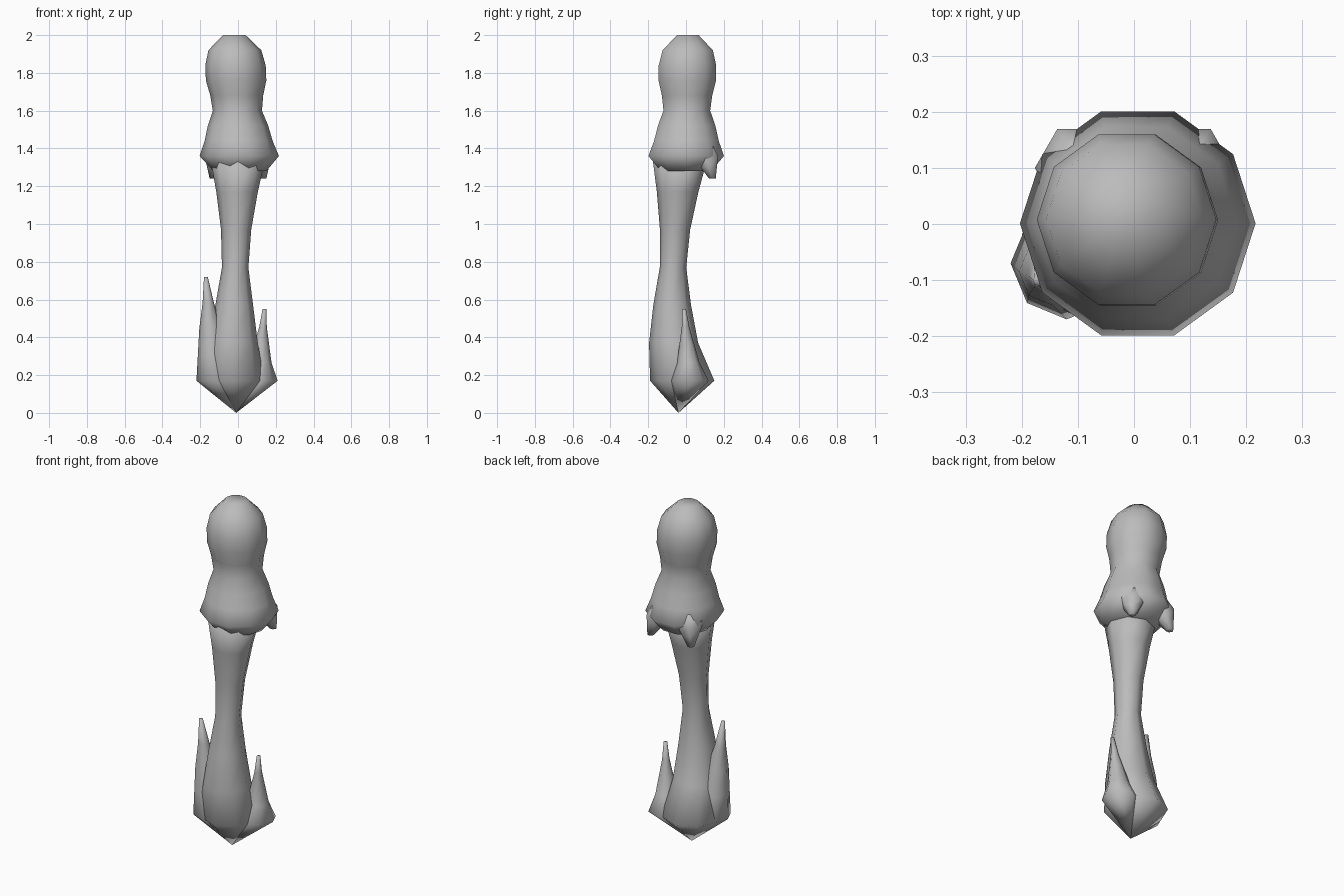
import bpy
import bmesh
import math
from mathutils import Vector

cube = bpy.data.objects.get("Cube")
if cube:
    bpy.data.objects.remove(cube)

GREY = (0.5, 0.5, 0.5, 1)
grey = bpy.data.materials.new("plain_grey")
grey.use_nodes = True
grey.diffuse_color = GREY
grey.node_tree.nodes["Principled BSDF"].inputs["Base Color"].default_value = GREY


def loft(name, start, end, radii, sides=8, bow=0, tip=None):
    """Skin evenly spaced rings from start to end, bowed along y; tip makes the low end pointed."""
    bm = bmesh.new()
    rings = []
    for step, radius in enumerate(radii):
        along = step / (len(radii) - 1)
        centre = Vector(start).lerp(Vector(end), along)
        # The bow is strongest in the lower third
        centre.y += bow * math.sin(math.pi * along ** 0.6)
        ring = []
        for side in range(sides):
            angle = math.tau * side / sides
            offset = Vector((math.cos(angle), math.sin(angle), 0)) * radius
            ring.append(bm.verts.new(centre + offset))
        rings.append(ring)

    for low, high in zip(rings, rings[1:]):
        for side in range(sides):
            after = (side + 1) % sides
            bm.faces.new((low[side], low[after], high[after], high[side]))
    bm.faces.new(rings[-1])
    if tip:
        point = bm.verts.new(tip)
        for side in range(sides):
            bm.faces.new((point, rings[0][(side + 1) % sides], rings[0][side]))
    else:
        bm.faces.new(rings[0])
    bmesh.ops.recalc_face_normals(bm, faces=bm.faces)

    mesh = bpy.data.meshes.new(name)
    bm.to_mesh(mesh)
    bm.free()
    mesh.materials.append(grey)
    mesh.shade_smooth()
    part = bpy.data.objects.new(name, mesh)
    bpy.context.collection.objects.link(part)


base_tip = (-0.01, -0.04, 0)
base_height = 0.17

# Slender bowed stalk, pointed below and flaring under the cap
loft("stalk", (-0.03, -0.02, base_height), (0, -0.03, 1.37),
     [0.17, 0.13, 0.1, 0.07, 0.08, 0.11, 0.15], bow=-0.05, tip=base_tip)

# Bulbous cap with a flared rim, a waist and a rounded crown
loft("cap", (0.01, 0, 1.28), (-0.02, 0.01, 2),
     [0.14, 0.21, 0.18, 0.16, 0.13, 0.14, 0.16, 0.16, 0.14, 0.06], sides=10)

# Two drooping folds at the back of the rim, rooted inside the cap
for side_name, side in (("left", 1), ("right", -1)):
    loft(side_name + "_fold", (side * 0.13, 0.14, 1.24), (side * 0.08, 0.08, 1.42),
         [0.02, 0.05, 0.08, 0.07], sides=6)

# Upright prongs tapering from both sides of the base
loft("right_prong", (-0.12, -0.07, base_height), (-0.17, -0.1, 0.72),
     [0.1, 0.08, 0.06, 0.03, 0.01], tip=base_tip)
loft("left_prong", (0.11, 0.02, base_height), (0.14, -0.01, 0.55),
     [0.1, 0.06, 0.04, 0.02, 0.01], tip=base_tip)
